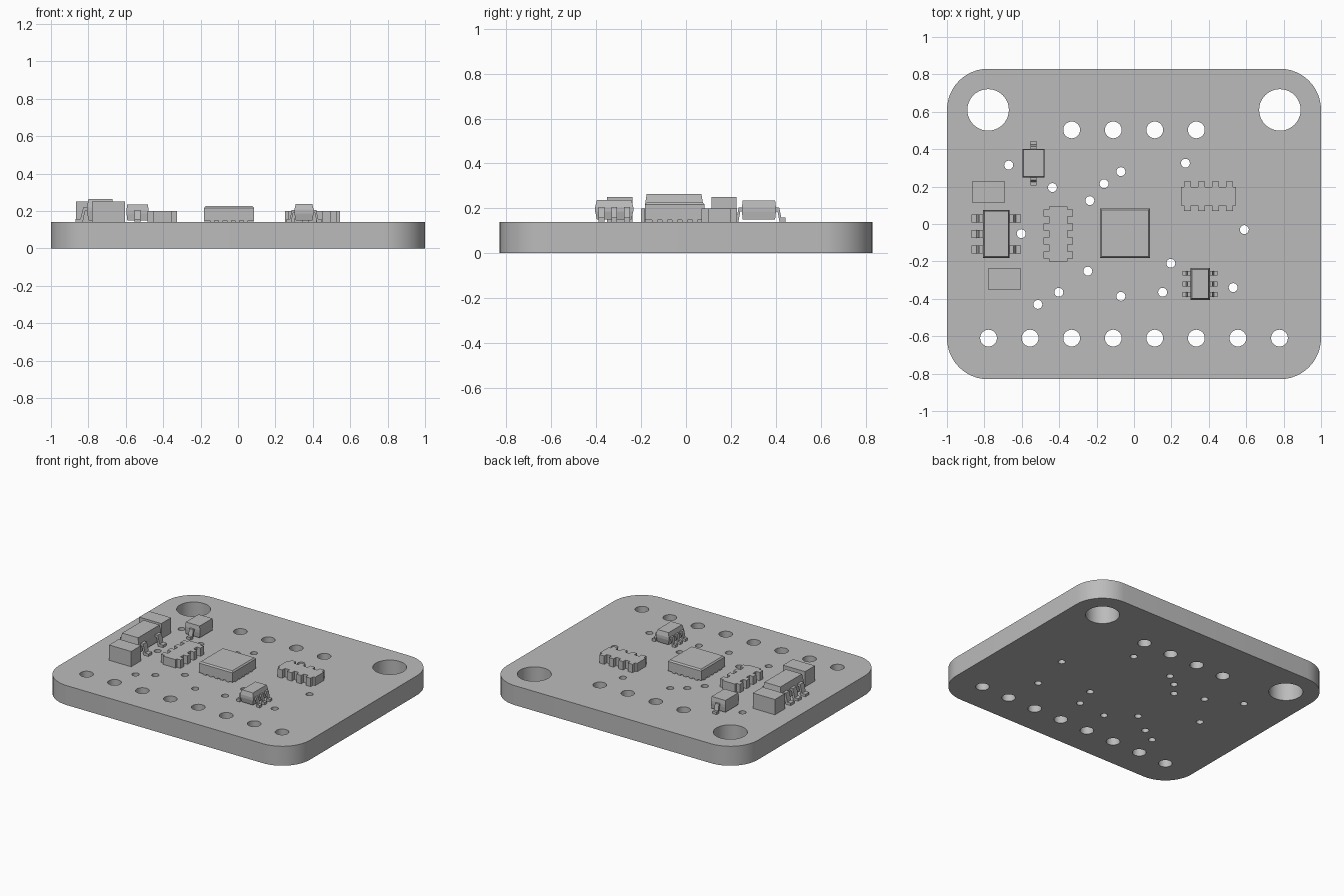
import bpy, bmesh, math
from mathutils import Matrix, Vector

cube = bpy.data.objects.get("Cube")
if cube:
    bpy.data.objects.remove(cube, do_unlink=True)

grey = bpy.data.materials.new("plain grey")
grey.use_nodes = True
grey.diffuse_color = (0.5, 0.5, 0.5, 1)
grey.node_tree.nodes["Principled BSDF"].inputs["Base Color"].default_value = (0.5, 0.5, 0.5, 1)

TOP = 0.14  # upper face of the board


def finish(bm, name):
    bmesh.ops.recalc_face_normals(bm, faces=bm.faces)
    mesh = bpy.data.meshes.new(name)
    bm.to_mesh(mesh)
    bm.free()
    mesh.materials.append(grey)
    obj = bpy.data.objects.new(name, mesh)
    bpy.context.collection.objects.link(obj)
    return obj


def loft(bm, rings):
    """Closed solid through rings of points with equal counts."""
    loops = [[bm.verts.new(p) for p in ring] for ring in rings]
    n = len(loops[0])
    for low, high in zip(loops, loops[1:]):
        for i in range(n):
            j = (i + 1) % n
            bm.faces.new((low[i], low[j], high[j], high[i]))
    bm.faces.new(loops[0][::-1])
    bm.faces.new(loops[-1])


def body(bm, cx, cy, w, d, levels):
    """Rectangular body; levels are (inset, z) from bottom to top."""
    rings = []
    for inset, z in levels:
        a, b = w / 2 - inset, d / 2 - inset
        rings.append([(cx + sx * a, cy + sy * b, z)
                      for sx, sy in ((-1, -1), (1, -1), (1, 1), (-1, 1))])
    loft(bm, rings)


def lead(bm, x, y, angle, reach, width, z):
    """Bent gull-wing lead leaving the body at (x, y) along angle."""
    t = 0.018
    k = reach / 0.06
    profile = [(-0.02, z), (0.02 * k, z), (0.034 * k, TOP + t), (reach, TOP + t),
               (reach, TOP), (0.022 * k, TOP), (0.01 * k, z - t), (-0.02, z - t)]
    place = Matrix.Translation((x, y, 0)) @ Matrix.Rotation(angle, 4, 'Z')
    loft(bm, [[place @ Vector((d, side * width / 2, h)) for d, h in profile]
              for side in (-1, 1)])


# Board: rounded outline with round through-holes
curve = bpy.data.curves.new("circuit_board", 'CURVE')
curve.dimensions = '2D'
curve.fill_mode = 'BOTH'
curve.extrude = TOP / 2


def spline(points):
    s = curve.splines.new('POLY')
    s.points.add(len(points) - 1)
    for p, (x, y) in zip(s.points, points):
        p.co = (x, y, 0, 1)
    s.use_cyclic_u = True


def arc(cx, cy, r, start, sweep, n):
    return [(cx + r * math.cos(start + sweep * i / n),
             cy + r * math.sin(start + sweep * i / n)) for i in range(n)]


def hole(x, y, r, n):
    spline(arc(x, y, r, 0, math.tau, n))


R, HX, HY = 0.22, 0.78, 0.61
outline = []
for i, (sx, sy) in enumerate(((1, 1), (-1, 1), (-1, -1), (1, -1))):
    corner = arc(sx * HX, sy * HY, R, i * math.pi / 2, math.pi / 2, 12)
    end = (i + 1) * math.pi / 2
    outline += corner + [(sx * HX + R * math.cos(end), sy * HY + R * math.sin(end))]
spline(outline)

for sx in (-1, 1):
    hole(sx * HX, HY, 0.111, 40)
PITCH = 0.2222
for i in range(8):
    hole((i - 3.5) * PITCH, -HY, 0.045, 24)
for i in range(4):
    hole((i - 1.5) * PITCH, 0.503, 0.045, 24)
vias = [(-0.67, 0.315), (-0.436, 0.195), (-0.236, 0.125), (-0.16, 0.215), (-0.07, 0.28),
        (0.275, 0.325), (0.59, -0.03), (-0.603, -0.052), (-0.247, -0.252), (-0.402, -0.365),
        (-0.514, -0.43), (-0.07, -0.387), (0.153, -0.365), (0.197, -0.21), (0.53, -0.34)]
for x, y in vias:
    hole(x, y, 0.024, 16)

temp = bpy.data.objects.new("board_outline", curve)
bpy.context.collection.objects.link(temp)
temp.location.z = TOP / 2
bpy.context.view_layer.update()
flat = bpy.data.meshes.new_from_object(temp.evaluated_get(bpy.context.evaluated_depsgraph_get()))
bm = bmesh.new()
bm.from_mesh(flat)
bmesh.ops.translate(bm, verts=bm.verts, vec=(0, 0, TOP / 2))
bmesh.ops.remove_doubles(bm, verts=bm.verts, dist=0.0001)
bpy.data.objects.remove(temp, do_unlink=True)
bpy.data.meshes.remove(flat)
board = finish(bm, "circuit_board")
bpy.context.view_layer.objects.active = board
board.select_set(True)
bpy.ops.object.shade_smooth_by_angle(angle=math.radians(35))

# Plain block capacitors
for name, x, y in (("rear_capacitor", -0.778, 0.17), ("front_capacitor", -0.692, -0.295)):
    bm = bmesh.new()
    body(bm, x, y, 0.176, 0.112, [(0, TOP), (0, 0.25)])
    finish(bm, name)

# Central flat chip on thin pads
bm = bmesh.new()
CX, CY, SIZE = -0.048, -0.05, 0.266
body(bm, CX, CY, SIZE, SIZE, [(0, 0.148), (0, 0.216), (0.008, 0.226)])
finish(bm, "central_chip")
bm = bmesh.new()
body(bm, CX, CY, 0.17, 0.17, [(0, TOP), (0, 0.149)])
for i in range(5):
    s = (i - 2) * 0.045
    for side in (-0.117, 0.117):
        body(bm, CX + s, CY + side, 0.024, 0.03, [(0, TOP), (0, 0.149)])
        body(bm, CX + side, CY + s, 0.03, 0.024, [(0, TOP), (0, 0.149)])
finish(bm, "central_chip_pads")


# Notched resistor arrays: one outline extruded, with four tabs per long side
def resistor_array(name, cx, cy, angle):
    half, inner, outer, tab, pitch = 0.147, 0.05, 0.079, 0.019, 0.075
    side = [(-half, inner)]
    for i in range(4):
        c = (i - 1.5) * pitch
        side += [(c - tab, inner), (c - tab, outer), (c + tab, outer), (c + tab, inner)]
    side.append((half, inner))
    shape = side + [(-x, -y) for x, y in side]
    place = Matrix.Translation((cx, cy, 0)) @ Matrix.Rotation(angle, 4, 'Z')
    bm = bmesh.new()
    loft(bm, [[place @ Vector((x, y, z)) for x, y in shape] for z in (TOP, 0.2)])
    finish(bm, name)


resistor_array("left_resistor_array", 0.398, 0.148, 0)
resistor_array("right_resistor_array", -0.405, -0.054, math.pi / 2)


# Packages with bent leads; each lead is (x, y, angle)
def package(name, cx, cy, w, d, z, taper, leads, reach, width):
    mid = (TOP + z) / 2 + 0.008
    bm = bmesh.new()
    body(bm, cx, cy, w, d, [(taper, 0.15), (0, mid - 0.01), (0, mid + 0.01), (taper, z)])
    finish(bm, name)
    bm = bmesh.new()
    for x, y, angle in leads:
        lead(bm, x, y, angle, reach, width, mid + 0.009)
    finish(bm, name + "_leads")


# Five-lead regulator
X, Y, W = -0.736, -0.053, 0.142
legs = [(X - W / 2, Y + k * 0.083, math.pi) for k in (-1, 0, 1)]
legs += [(X + W / 2, Y + k * 0.083, 0) for k in (-1, 1)]
package("regulator", X, Y, W, 0.258, 0.263, 0.007, legs, 0.062, 0.042)

# Six-lead transistor pair
X, Y, W = 0.353, -0.32, 0.104
legs = [(X + s * W / 2, Y + k * 0.057, 0 if s > 0 else math.pi)
        for s in (-1, 1) for k in (-1, 0, 1)]
package("transistor_pair", X, Y, W, 0.17, 0.237, 0.008, legs, 0.041, 0.026)

# Two-lead diode
X, Y, D = -0.537, 0.325, 0.152
legs = [(X, Y + s * D / 2, s * math.pi / 2) for s in (-1, 1)]
package("diode", X, Y, 0.118, D, 0.235, 0.004, legs, 0.042, 0.032)
